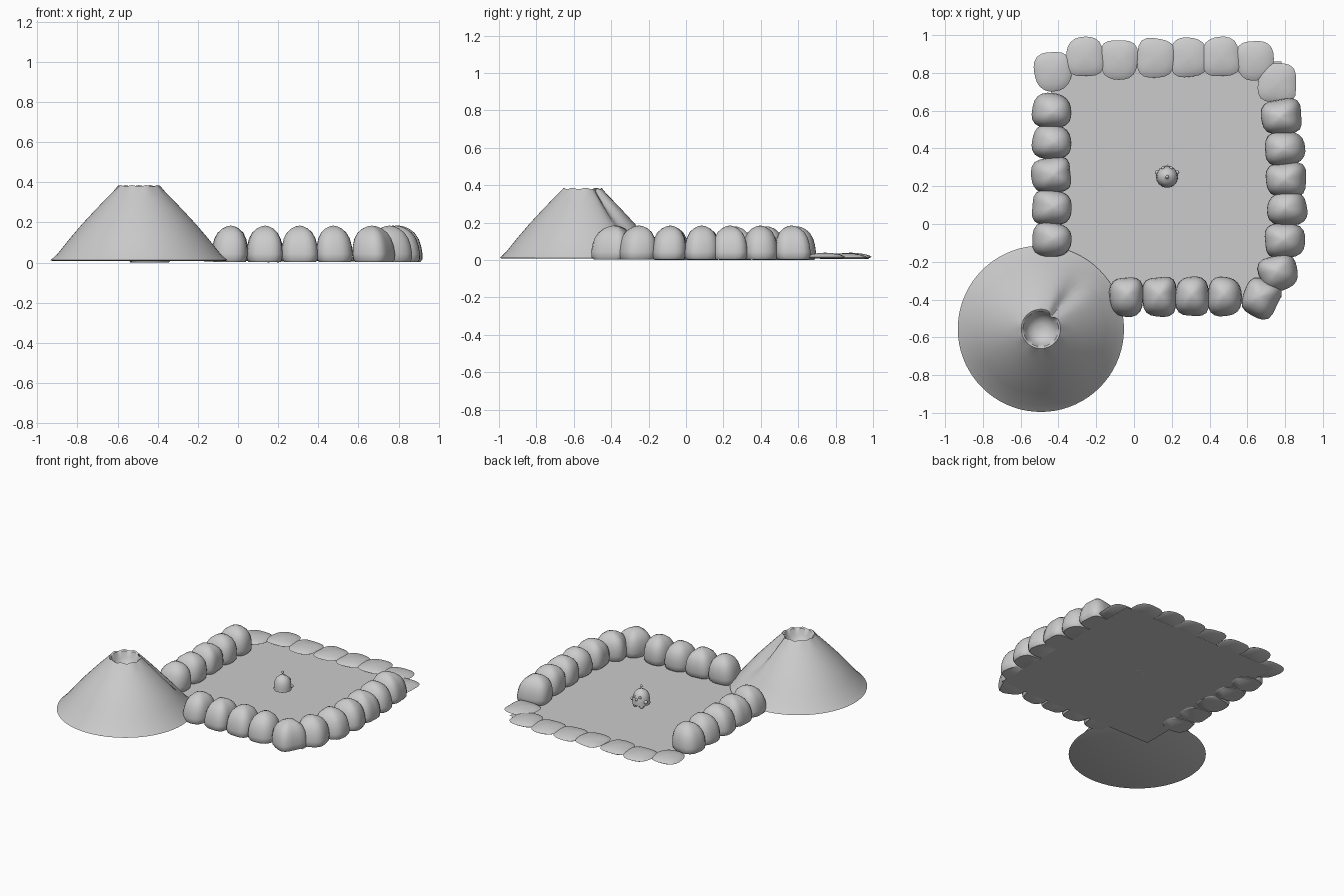
import bpy, bmesh, math, random
from mathutils import Vector

random.seed(4)
if "Cube" in bpy.data.objects:
    bpy.data.objects.remove(bpy.data.objects["Cube"], do_unlink=True)

grey = bpy.data.materials.new("stone grey")
grey.use_nodes = True
grey.diffuse_color = (0.6, 0.6, 0.6, 1)
grey.node_tree.nodes["Principled BSDF"].inputs["Base Color"].default_value = (0.6, 0.6, 0.6, 1)


def finish(bm, name, angle=35):
    bmesh.ops.recalc_face_normals(bm, faces=bm.faces)
    mesh = bpy.data.meshes.new(name)
    bm.to_mesh(mesh)
    bm.free()
    mesh.materials.append(grey)
    obj = bpy.data.objects.new(name, mesh)
    bpy.context.collection.objects.link(obj)
    bpy.ops.object.select_all(action='DESELECT')
    obj.select_set(True)
    bpy.context.view_layer.objects.active = obj
    bpy.ops.object.shade_smooth_by_angle(angle=math.radians(angle))
    return obj


def loft(name, levels, point, sides, angle=35):
    """Stack closed rings; point(level, angle) gives each position."""
    bm = bmesh.new()
    rings = [[bm.verts.new(point(lv, math.tau * i / sides)) for i in range(sides)]
             for lv in levels]
    for a, b in zip(rings, rings[1:]):
        for i in range(sides):
            j = (i + 1) % sides
            bm.faces.new((a[i], a[j], b[j], b[i]))
    bm.faces.new(rings[0])
    bm.faces.new(rings[-1])
    return finish(bm, name, angle)


# Rocks: rounded squares that taper to an off-centre peak
TALL = [(0.88, 0), (0.97, 0.012), (1, 0.04), (0.96, 0.08), (0.87, 0.115),
        (0.70, 0.145), (0.45, 0.166), (0.2, 0.177), (0.03, 0.18)]
FLAT = [(0.85, 0.005), (1, 0.014), (0.9, 0.021), (0.65, 0.029), (0.35, 0.034), (0.03, 0.036)]


def rock(name, x, y, hx, hy, levels, base=0.0, turn=None):
    turn = random.uniform(-0.12, 0.12) if turn is None else turn
    power = random.uniform(2.5, 3.8)
    phase = random.uniform(0, math.tau)
    lean = Vector((0.17 - x, 0.25 - y)).normalized() * 0.014

    def point(level, a):
        r, z = level
        c, s = math.cos(a), math.sin(a)
        k = (abs(c) ** power + abs(s) ** power) ** (-1 / power)
        k *= r * (1 + 0.035 * math.sin(3 * a + phase))
        u, v = hx * k * c, hy * k * s
        t = z / 0.18
        return (x + u * math.cos(turn) - v * math.sin(turn) + lean.x * t,
                y + u * math.sin(turn) + v * math.cos(turn) + lean.y * t, z + base)
    return loft(name, levels, point, 24, 50)


for y in (0.6, 0.435, 0.26, 0.085, -0.085):
    rock("right_rock", -0.44, y, 0.104, 0.093, TALL)
for x, y in ((0.785, 0.57), (0.80, 0.40), (0.81, 0.235), (0.815, 0.08), (0.80, -0.09)):
    rock("left_rock", x, y, 0.106, 0.092, TALL, 0.004)
rock("left_corner_rock", 0.765, -0.26, 0.102, 0.094, TALL, 0.004, 0.3)
rock("left_corner_rock", 0.675, -0.395, 0.094, 0.102, TALL, 0.004, -0.4)
for x in (-0.04, 0.135, 0.31, 0.48):
    rock("front_rock", x, -0.388, 0.09, 0.104, TALL, 0.004)
for i, (x, y) in enumerate(((-0.43, 0.81), (-0.26, 0.885), (-0.08, 0.872), (0.115, 0.88),
                            (0.29, 0.882), (0.46, 0.885), (0.64, 0.868), (0.76, 0.745))):
    rock("back_slab", x, y, 0.1, 0.104, FLAT, 0.003 * (i % 2))

# Floor sheet, reaching to the middle of the rock border
bm = bmesh.new()
bm.faces.new([bm.verts.new(p) for p in ((-0.44, -0.39, 0.003), (0.78, -0.39, 0.003),
                                        (0.78, 0.86, 0.003), (-0.44, 0.86, 0.003))])
finish(bm, "floor")

# Cone mountain with a crater and a channel down one flank
CONE = [(0.43, 0.008), (0.44, 0.012), (0.405, 0.045), (0.345, 0.12), (0.285, 0.19), (0.225, 0.255),
        (0.165, 0.318), (0.13, 0.353), (0.104, 0.382), (0.094, 0.375),
        (0.08, 0.335), (0.06, 0.305), (0.03, 0.29), (0.004, 0.287)]


def cone_point(level, a):
    r, z = level
    off = (a - math.radians(50) + math.pi) % math.tau - math.pi
    if 0.1 < z and r > 0.1:
        r -= 0.042 * min(1, (z - 0.1) / 0.1) * math.exp(-(off / 0.2) ** 2) * min(1, r / 0.2)
    if z > 0.36:
        z += 0.004 * math.sin(9 * a)
    return (-0.493 + r * math.cos(a), -0.555 + r * math.sin(a), z)


loft("cone_mountain", CONE, cone_point, 72)

# Little bell-shaped creature, facing the back
CX, CY = 0.175, 0.25
BELL = [(0.050, 0.02), (0.058, 0.024), (0.057, 0.05), (0.053, 0.078), (0.043, 0.1),
        (0.027, 0.115), (0.01, 0.121), (0.006, 0.126), (0.005, 0.138), (0.001, 0.14)]
loft("creature_body", BELL,
     lambda lv, a: (CX + lv[0] * math.cos(a), CY + lv[0] * math.sin(a), lv[1]), 24, 60)


def ball(name, x, y, z, r, stretch=1):
    bm = bmesh.new()
    bmesh.ops.create_uvsphere(bm, u_segments=12, v_segments=8, radius=r)
    for v in bm.verts:
        v.co = (CX + x + v.co.x, CY + y + v.co.y * stretch, z + v.co.z)
    finish(bm, name, 60)


ball("creature_antenna_tip", 0, 0, 0.143, 0.009)
ball("creature_nose", 0, 0.056, 0.066, 0.008)
for side, word in ((1, "left"), (-1, "right")):
    ball(word + "_eye", side * 0.022, 0.046, 0.082, 0.009)
    ball(word + "_arm", side * 0.052, 0.024, 0.05, 0.013)
    ball(word + "_foot", side * 0.024, 0.026, 0.015, 0.014, 1.5)
